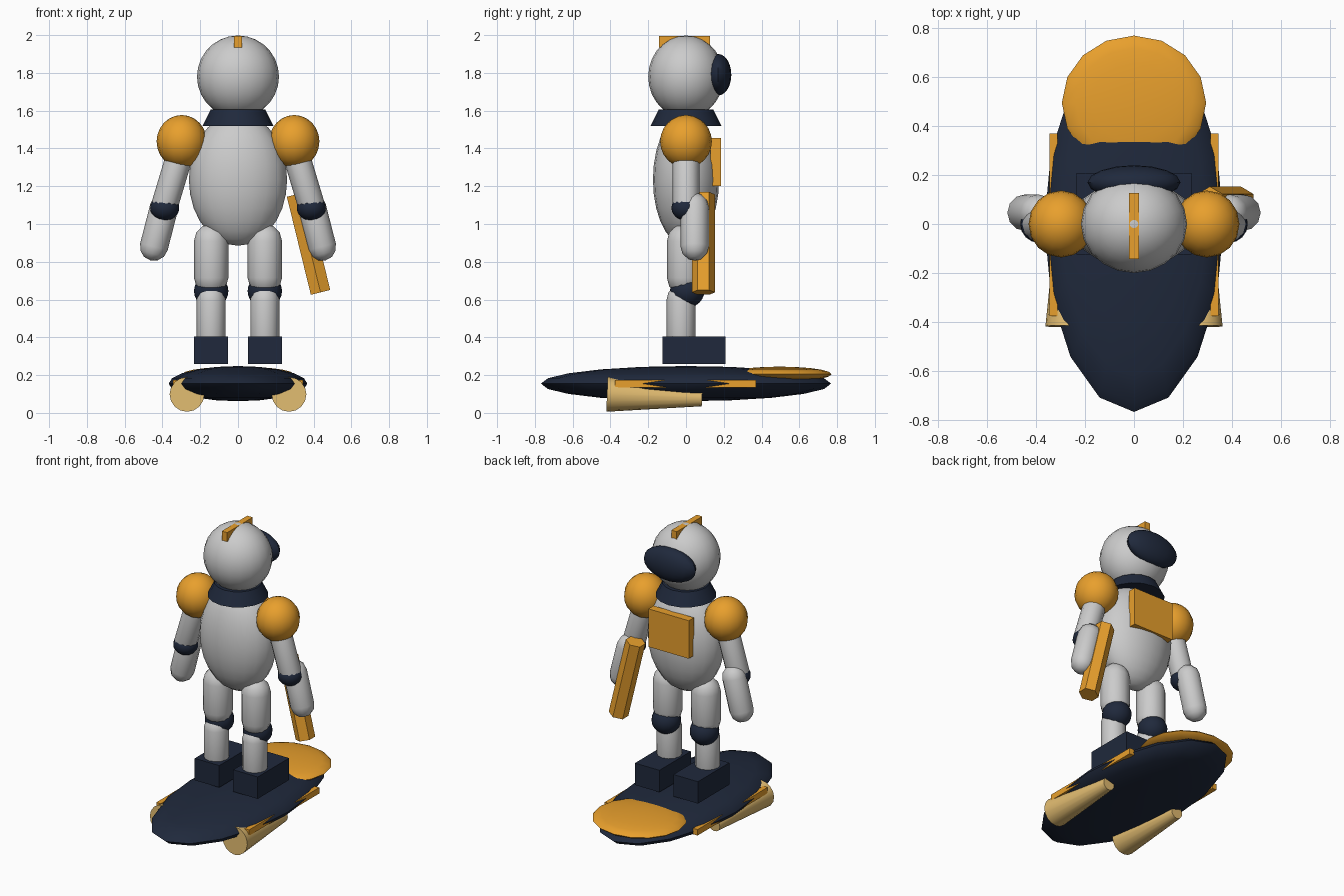
import bpy, bmesh, math
from mathutils import Vector, Matrix

if "Cube" in bpy.data.objects:
    bpy.data.objects.remove(bpy.data.objects["Cube"])


def material(name, rgb):
    m = bpy.data.materials.new(name)
    m.diffuse_color = (*rgb, 1)
    m.use_nodes = True
    m.node_tree.nodes["Principled BSDF"].inputs["Base Color"].default_value = m.diffuse_color
    return m


ORANGE = material("orange", (0.81, 0.35, 0.026))
NAVY = material("navy", (0.014, 0.022, 0.045))
CREAM = material("cream", (0.74, 0.49, 0.16))


def finish(name, bm, mat=None, angle=45):
    me = bpy.data.meshes.new(name)
    bm.to_mesh(me)
    bm.free()
    ob = bpy.data.objects.new(name, me)
    bpy.context.collection.objects.link(ob)
    if mat:
        me.materials.append(mat)
    if angle:
        bpy.ops.object.select_all(action='DESELECT')
        ob.select_set(True)
        bpy.context.view_layer.objects.active = ob
        bpy.ops.object.shade_smooth_by_angle(angle=math.radians(angle))
    return ob


def ellipsoid(name, loc, radii, mat=None, seg=16, rings=12):
    bm = bmesh.new()
    bmesh.ops.create_uvsphere(bm, u_segments=seg, v_segments=rings, radius=1)
    bmesh.ops.transform(bm, matrix=Matrix.LocRotScale(Vector(loc), None, Vector(radii)), verts=bm.verts)
    return finish(name, bm, mat)


def box(name, lo, hi, mat=None):
    lo, hi = Vector(lo), Vector(hi)
    bm = bmesh.new()
    bmesh.ops.create_cube(bm, size=1)
    bmesh.ops.transform(bm, matrix=Matrix.LocRotScale((lo + hi) / 2, None, hi - lo), verts=bm.verts)
    return finish(name, bm, mat, 0)


def along(a, b):
    d = Vector(b) - Vector(a)
    return Vector((0, 0, 1)).rotation_difference(d).to_matrix().to_4x4(), d.length


def cone(name, a, b, r1, r2, mat=None, sides=16):
    rot, length = along(a, b)
    bm = bmesh.new()
    bmesh.ops.create_cone(bm, cap_ends=True, segments=sides, radius1=r1, radius2=r2, depth=length)
    mid = (Vector(a) + Vector(b)) / 2
    bmesh.ops.transform(bm, matrix=Matrix.Translation(mid) @ rot, verts=bm.verts)
    return finish(name, bm, mat)


def capsule(name, a, b, r, mat=None, sides=12):
    # a and b are the centres of the two rounded ends; each ring is (height, radius)
    rot, length = along(a, b)
    bm = bmesh.new()
    arc = [math.radians(t) for t in (-90, -60, -30, 0)]
    prof = [(r * math.sin(t), r * math.cos(t)) for t in arc]
    prof += [(length - z, x) for z, x in reversed(prof)]
    verts = [bm.verts.new((x, 0, z)) for z, x in prof]
    edges = [bm.edges.new(p) for p in zip(verts, verts[1:])]
    bmesh.ops.spin(bm, geom=verts + edges, cent=(0, 0, 0), axis=(0, 0, 1),
                   angle=math.tau, steps=sides)
    bmesh.ops.remove_doubles(bm, verts=bm.verts, dist=1e-4)
    bmesh.ops.recalc_face_normals(bm, faces=bm.faces)
    bmesh.ops.transform(bm, matrix=Matrix.Translation(a) @ rot, verts=bm.verts)
    return finish(name, bm, mat)


# Head, visor, crest and collar
ellipsoid("head", (0, 0, 1.78), (0.217, 0.2, 0.218), seg=20, rings=14)
ellipsoid("visor", (0, 0.17, 1.79), (0.19, 0.07, 0.11), NAVY)
box("crest", (-0.02, -0.143, 1.935), (0.02, 0.127, 1.996), ORANGE)
cone("collar", (0, 0, 1.52), (0, 0, 1.605), 0.187, 0.145, NAVY)

# Torso and plate
ellipsoid("torso", (0, 0, 1.235), (0.26, 0.175, 0.35), seg=20, rings=14)
box("torso_plate", (-0.15, 0.13, 1.2), (0.15, 0.185, 1.455), ORANGE)

# Hover board with nose cap
ellipsoid("board", (0, 0, 0.155), (0.367, 0.768, 0.093), NAVY, 16, 10)
ellipsoid("board_nose", (0, 0.495, 0.205), (0.295, 0.275, 0.04), ORANGE, 16, 10)

for s, side in ((-1, "left"), (1, "right")):
    # Board trim and thruster
    xs = sorted((s * 0.312, s * 0.345))
    box(f"{side}_board_trim", (xs[0], -0.375, 0.135), (xs[1], 0.37, 0.175), ORANGE)
    cone(f"{side}_thruster", (s * 0.27, -0.418, 0.098), (s * 0.27, 0.085, 0.076), 0.092, 0.041, CREAM)

    # Leg
    xs = sorted((s * 0.052, s * 0.234))
    box(f"{side}_boot", (xs[0], -0.125, 0.258), (xs[1], 0.208, 0.405), NAVY)
    capsule(f"{side}_shin", (s * 0.142, -0.026, 0.38), (s * 0.142, -0.026, 0.6), 0.077)
    capsule(f"{side}_thigh", (s * 0.142, -0.01, 0.715), (s * 0.142, -0.01, 0.91), 0.091)
    ellipsoid(f"{side}_knee", (s * 0.142, 0.006, 0.645), (0.091, 0.091, 0.088), NAVY)

    # Arm
    ellipsoid(f"{side}_shoulder", (s * 0.298, 0, 1.437), (0.133, 0.137, 0.14), ORANGE)
    capsule(f"{side}_upper_arm", (s * 0.295, 0, 1.41), (s * 0.388, 0, 1.1), 0.071)
    ellipsoid(f"{side}_elbow", (s * 0.388, 0, 1.085), (0.077, 0.077, 0.067), NAVY)
    capsule(f"{side}_forearm", (s * 0.391, 0.046, 1.09), (s * 0.445, 0.046, 0.88), 0.075)

# Baton in one hand
cone("baton", (0.31, 0.092, 1.157), (0.437, 0.092, 0.638), 0.061, 0.061, ORANGE, 6)
